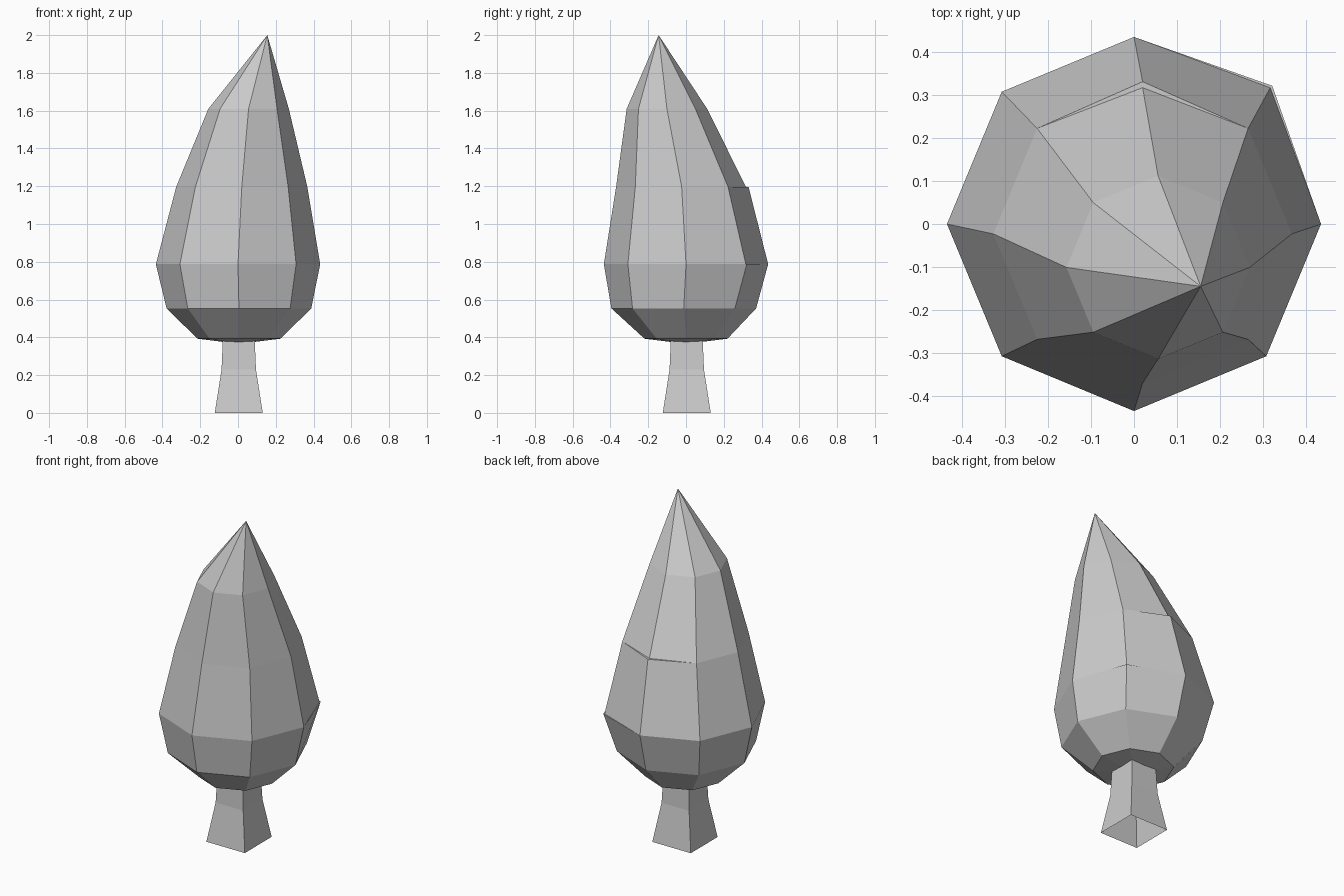
import bpy, bmesh
from math import cos, sin, pi

if "Cube" in bpy.data.objects:
    bpy.data.objects.remove(bpy.data.objects["Cube"])


def ring(bm, cx, cy, r, z, sides, turn=0.0, nudge=None):
    """Ring of vertices; nudge = (index, radius factor) pulls one corner."""
    out = []
    for i in range(sides):
        k = r * (nudge[1] if nudge and nudge[0] == i else 1)
        a = turn + 2 * pi * i / sides
        out.append(bm.verts.new((cx + k * cos(a), cy + k * sin(a), z)))
    return out


def bridge(bm, rings):
    for lo, hi in zip(rings, rings[1:]):
        n = len(lo)
        for i in range(n):
            j = (i + 1) % n
            bm.faces.new((lo[i], lo[j], hi[j], hi[i]))


def fan(bm, loop, point):
    tip = bm.verts.new(point)
    for i in range(len(loop)):
        bm.faces.new((loop[i], loop[(i + 1) % len(loop)], tip))


def finish(bm, name):
    # merging closes the doubled rings except at the nudged corners
    bmesh.ops.remove_doubles(bm, verts=bm.verts, dist=0.0005)
    mesh = bpy.data.meshes.new(name)
    bm.to_mesh(mesh)
    bm.free()
    bpy.context.collection.objects.link(bpy.data.objects.new(name, mesh))


# foliage: leaning eight-sided teardrop with small ledges at two rings
bm = bmesh.new()
specs = [
    (0.005, 0.0, 0.22, 0.393, None),
    (0.005, -0.012, 0.383, 0.553, None),
    (0.0, 0.0, 0.435, 0.787, (1, 1.045)),
    (0.0, 0.0, 0.435, 0.787, (1, 1.03)),
    (0.02, -0.023, 0.347, 1.197, (2, 1.02)),
    (0.02, -0.023, 0.347, 1.197, (2, 0.98)),
    (0.056, -0.101, 0.213, 1.61, None),
]
rings = [ring(bm, x, y, r, z, 8, nudge=n) for x, y, r, z, n in specs]
bridge(bm, rings)
fan(bm, rings[-1], (0.155, -0.145, 2.0))
fan(bm, rings[0][::-1], (0.005, 0.0, 0.365))
finish(bm, "foliage")

# trunk: flared square post, open underneath
bm = bmesh.new()
rings = [ring(bm, 0.004, 0.004, h * 2 ** 0.5, z, 4, pi / 4)
         for h, z in ((0.127, 0.0), (0.091, 0.23), (0.084, 0.4))]
bridge(bm, rings)
finish(bm, "trunk")
